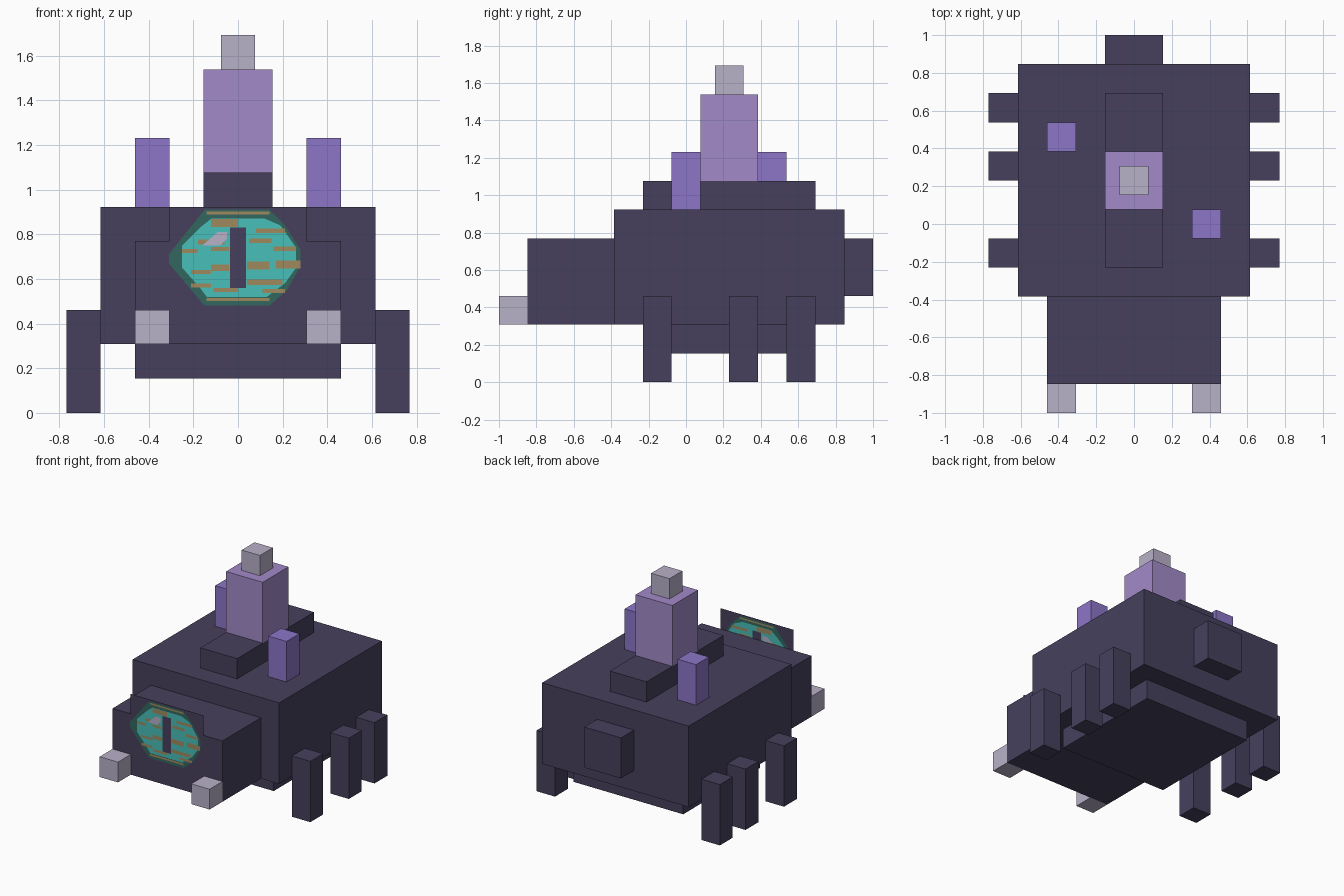
import bpy
import bmesh

cube = bpy.data.objects.get("Cube")
if cube:
    bpy.data.objects.remove(cube, do_unlink=True)

U = 1 / 13  # one block unit


def material(name, hex_code):
    """Flat material from an sRGB hex code, stored as linear values."""
    srgb = [int(hex_code[i:i + 2], 16) / 255 for i in (0, 2, 4)]
    rgba = [((c + 0.055) / 1.055) ** 2.4 for c in srgb] + [1]
    mat = bpy.data.materials.new(name)
    mat.use_nodes = True
    mat.diffuse_color = rgba
    bsdf = next(n for n in mat.node_tree.nodes if n.type == "BSDF_PRINCIPLED")
    bsdf.inputs["Base Color"].default_value = rgba
    return mat


SHELL = material("dark shell", "46405D")
LILAC = material("lilac crystal", "A28AC8")
VIOLET = material("violet crystal", "8C76C8")
PALE = material("pale bone", "B9B1C9")
RIM = material("eye rim teal", "32665F")
IRIS = material("iris turquoise", "48BFB9")
STREAK = material("iris streak bronze", "A08A5E")


def finish(name, bm, mats):
    mesh = bpy.data.meshes.new(name)
    bm.to_mesh(mesh)
    bm.free()
    for mat in mats:
        mesh.materials.append(mat)
    obj = bpy.data.objects.new(name, mesh)
    bpy.context.collection.objects.link(obj)


def block(name, xs, ys, zs, mat):
    """Box spanning the given block-unit ranges."""
    bm = bmesh.new()
    bmesh.ops.create_cube(bm, size=1)
    for v in bm.verts:
        v.co = [U * ((a + b) / 2 + c * (b - a))
                for c, (a, b) in zip(v.co, (xs, ys, zs))]
    finish(name, bm, [mat])


# Body masses
block("body", (-8, 8), (-5, 11), (4, 12), SHELL)
block("head", (-6, 6), (-11, -5), (4, 10), SHELL)
block("belly", (-6, 6), (-3, 9), (2, 4), SHELL)
block("tail", (-2, 2), (11, 13), (6, 10), SHELL)

# Back ridge with central crystal and tip
block("back_ridge", (-2, 2), (-3, 9), (12, 14), SHELL)
block("central_crystal", (-2, 2), (1, 5), (14, 20), LILAC)
block("crystal_tip", (-1, 1), (2, 4), (20, 22), PALE)
block("right_crystal", (-6, -4), (5, 7), (12, 16), VIOLET)
block("left_crystal", (4, 6), (-1, 1), (12, 16), VIOLET)

# Mirrored legs and tusks
for side, s in (("left", 1), ("right", -1)):
    for place, y in (("front", -3), ("middle", 3), ("back", 7)):
        block(f"{side}_{place}_leg", sorted((8 * s, 10 * s)), (y, y + 2), (0, 6), SHELL)
    block(f"{side}_tusk", sorted((4 * s, 6 * s)), (-13, -11), (4, 6), PALE)


# Eye plate: thin painted layers, shown on both sides
def rect(x0, x1, z0, z1):
    return [(x0, z0), (x1, z0), (x1, z1), (x0, z1)]


rim_shape = [(-.31, .67), (-.15, .48), (.14, .48), (.22, .55), (.28, .66),
             (.28, .73), (.21, .84), (.14, .91), (-.15, .91), (-.31, .71)]
iris_shape = [(-.25, .65), (-.17, .56), (-.14, .52), (.13, .52), (.21, .58), (.26, .65),
              (.26, .74), (.19, .84), (.12, .87), (-.12, .87), (-.17, .83), (-.25, .75)]
glint_shape = [(-.16, .75), (-.08, .75), (-.05, .78), (-.05, .81), (-.09, .81)]

# Streaks: left end, right end, centre height, thickness
streaks = [(-.14, .14, .895, .012), (-.12, 0, .85, .035), (.08, .21, .815, .02),
           (-.18, -.06, .765, .022), (.05, .15, .77, .02), (.16, .26, .735, .02),
           (-.25, -.18, .725, .018), (-.12, -.04, .735, .018), (-.12, -.04, .65, .03),
           (.04, .14, .66, .035), (.17, .28, .665, .035), (-.21, -.12, .63, .018),
           (.04, .2, .585, .025), (-.21, -.12, .57, .018), (-.11, 0, .55, .018),
           (.11, .21, .545, .018), (-.14, .14, .508, .014)]

layers = [(0, 0, rect(-4 * U, 4 * U, 6 * U, 12 * U)),
          (1, 1, rim_shape), (2, 2, iris_shape)]
layers += [(3, 3, rect(a, b, z - t / 2, z + t / 2)) for a, b, z, t in streaks]
layers += [(4, 4, glint_shape), (4, 0, rect(-.036, .036, .56, .83))]

bm = bmesh.new()
for facing in (-1, 1):
    for level, mat_index, outline in layers:
        y = -11 * U - 0.005 + facing * (0.0003 + level * 0.001)
        points = outline if facing < 0 else outline[::-1]
        face = bm.faces.new([bm.verts.new((x, y, z)) for x, z in points])
        face.material_index = mat_index
finish("eye_plate", bm, [SHELL, RIM, IRIS, STREAK, PALE])
